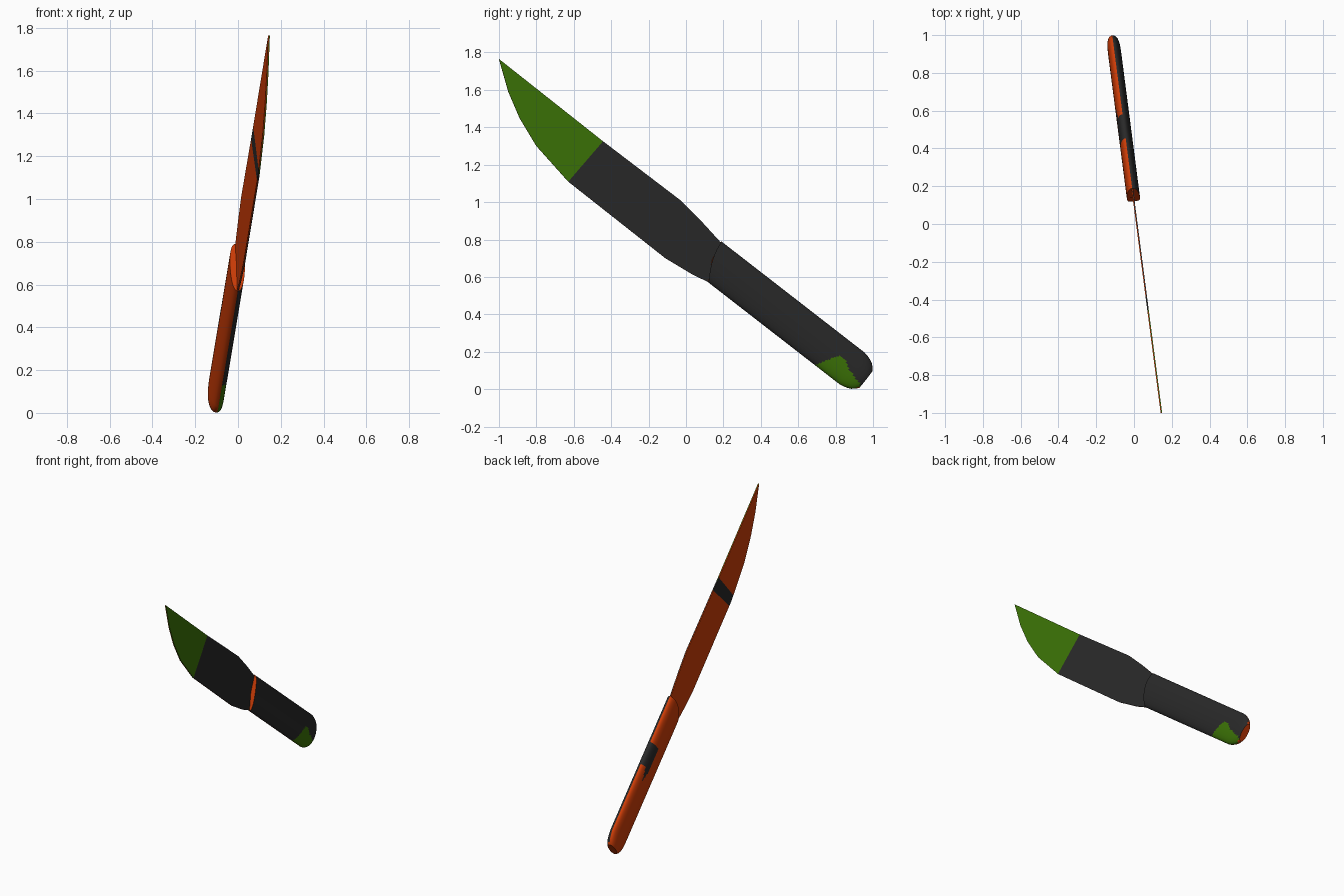
import bpy, bmesh, math
from mathutils import Vector

if "Cube" in bpy.data.objects:
    bpy.data.objects.remove(bpy.data.objects["Cube"])


def material(name, rgb):
    m = bpy.data.materials.new(name)
    m.diffuse_color = (*rgb, 1)
    m.use_nodes = True
    m.node_tree.nodes["Principled BSDF"].inputs["Base Color"].default_value = m.diffuse_color
    return m


GREY, GREEN, ORANGE = 0, 1, 2
MATS = [material("dark grey", (0.022, 0.022, 0.022)),
        material("leaf green", (0.045, 0.17, 0.002)),
        material("burnt orange", (0.62, 0.046, 0.002))]

# The knife lies in an upright plane turned slightly about z
SLOPE = 0.13
NORMAL = Vector((1, SLOPE, 0)).normalized()
DU, DV = (0.79, -0.613), (0.613, 0.79)     # along the knife, across the knife


def place(y, z, t):
    return Vector((0.015 - SLOPE * y, y, z)) + NORMAL * t


def place_uv(u, v, t):
    return place(u * DU[0] + v * DV[0], u * DU[1] + v * DV[1], t)


def local(p):
    t = (p - Vector((0.015, 0, 0))).dot(NORMAL)
    y = p.y - NORMAL.y * t
    return y * DU[0] + p.z * DU[1], y * DV[0] + p.z * DV[1], t


def finish(name, bm, rule):
    bmesh.ops.recalc_face_normals(bm, faces=bm.faces)
    for f in bm.faces:
        f.material_index = rule(f)
    me = bpy.data.meshes.new(name)
    bm.to_mesh(me)
    bm.free()
    for m in MATS:
        me.materials.append(m)
    ob = bpy.data.objects.new(name, me)
    bpy.context.collection.objects.link(ob)
    return ob


# Blade: flat outline given thickness, its rim split along the middle
outline = [(-1, 1.765), (-0.45, 1.33), (-0.03, 1.01), (0.08, 0.90), (0.185, 0.785),
           (0.21, 0.68), (0.125, 0.57), (0.04, 0.61), (-0.11, 0.70), (-0.63, 1.11),
           (-0.80, 1.30), (-0.89, 1.45), (-0.95, 1.59)]
H = 0.004
bm = bmesh.new()
layers = [[bm.verts.new(place(y, z, t)) for y, z in outline] for t in (-H, 0, H)]
bm.faces.new(layers[0])
bm.faces.new(layers[2])
n = len(outline)
for a, b in zip(layers, layers[1:]):
    for i in range(n):
        j = (i + 1) % n
        bm.faces.new((a[i], a[j], b[j], b[i]))

# Cuts along the painted boundaries, as (u at spine, u at cutting edge)
V_SPINE, V_EDGE = 0.78, 0.49
TIP, BAND_A, BAND_B = (-1.163, -1.178), (-1.185, -1.215), (-1.09, -1.14)


def boundary(line, k):
    return line[0] + (line[1] - line[0]) * k


for line in (TIP, BAND_A, BAND_B):
    a, b = place_uv(line[0], V_SPINE, 0), place_uv(line[1], V_EDGE, 0)
    bmesh.ops.bisect_plane(bm, geom=bm.verts[:] + bm.edges[:] + bm.faces[:],
                           plane_co=a, plane_no=(b - a).cross(NORMAL))


def blade_colour(f):
    u, v, t = local(f.calc_center_median())
    k = (V_SPINE - v) / (V_SPINE - V_EDGE)
    if t < 0:
        return GREY if boundary(BAND_A, k) < u < boundary(BAND_B, k) else ORANGE
    return GREEN if u < boundary(TIP, k) else GREY


finish("blade", bm, blade_colour)

# Handle: oval rings lofted along the knife, rounded at the butt
SIDES, VC, HALF, THICK = 64, 0.632, 0.108, 0.035
START, END, STEPS = -0.295, 0.635, 110
stations = [(START + (END - START) * i / STEPS, 1, 1) for i in range(STEPS + 1)]
stations += [(0.655, 0.965, 1), (0.675, 0.91, 0.99), (0.697, 0.82, 0.96),
             (0.715, 0.68, 0.88), (0.727, 0.55, 0.74)]
bm = bmesh.new()
rings = []
for u, width, thick in stations:
    ring = []
    blend = max(0, 1 - (u - START) / 0.3)      # slanted, bulging mouth
    for k in range(SIDES):
        a = 2 * math.pi * k / SIDES
        s, c = math.sin(a), math.cos(a)
        c = math.copysign(abs(c) ** 0.85, c) if abs(c) > 1e-6 else 0
        shift = blend * (-0.04 * s - 0.02 * (1 - s * s))
        ring.append(bm.verts.new(place_uv(u + shift, VC + HALF * width * s, THICK * thick * c)))
    rings.append(ring)
for a, b in zip(rings, rings[1:]):
    for k in range(SIDES):
        j = (k + 1) % SIDES
        bm.faces.new((a[k], a[j], b[j], b[k]))
caps = {bm.faces.new(rings[0]), bm.faces.new(rings[-1])}

# Upper limit of the green butt patch, as (u, s)
PATCH = [(0.465, -1), (0.493, -0.55), (0.525, 0), (0.55, 0.12), (0.575, 0.1),
         (0.626, -0.18), (0.688, -0.32), (0.74, -0.5)]


def patch_top(u):
    for (u0, s0), (u1, s1) in zip(PATCH, PATCH[1:]):
        if u0 <= u <= u1:
            return s0 + (s1 - s0) * (u - u0) / (u1 - u0)
    return -2


def handle_colour(f):
    u, v, t = local(f.calc_center_median())
    s = (v - VC) / HALF
    if f in caps:
        return ORANGE
    if t < 0:
        # grey fleck on the upper left side
        end = 0.16 + 0.09 * max(0, 1 - abs(s - 0.5) / 0.25)
        return GREY if s > 0.3 and 0.0 < u < end else ORANGE
    if u > 0.69 and f.normal.dot(Vector((0, DU[0], DU[1]))) > 0.7:
        return ORANGE
    return GREEN if s < patch_top(u) else GREY


handle = finish("handle", bm, handle_colour)
bpy.context.view_layer.objects.active = handle
handle.select_set(True)
bpy.ops.object.shade_smooth_by_angle(angle=math.radians(30))
